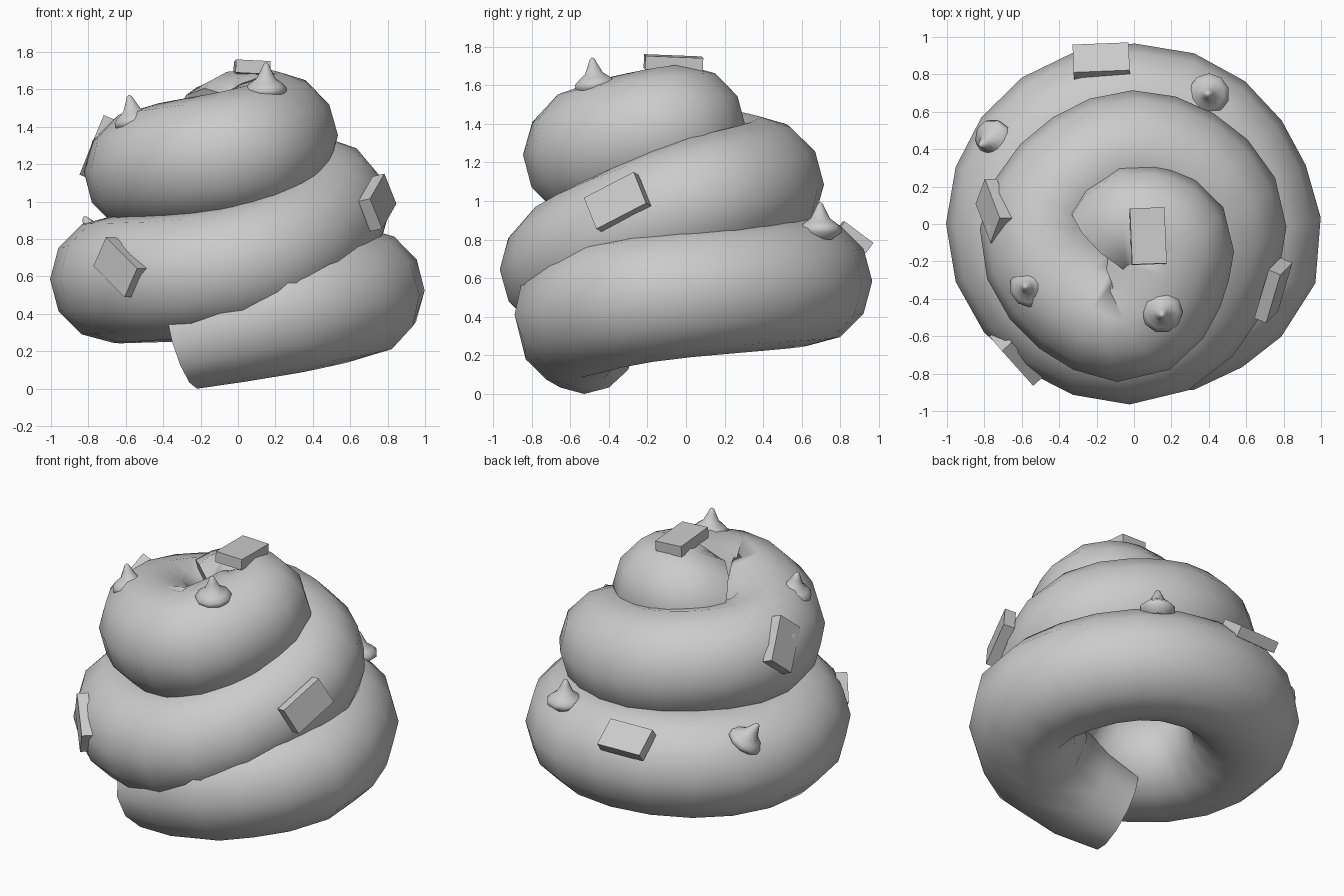
import bpy, bmesh, math
from mathutils import Vector, Matrix

if "Cube" in bpy.data.objects:
    bpy.data.objects.remove(bpy.data.objects["Cube"])


def make_object(name, bm, smooth):
    bmesh.ops.recalc_face_normals(bm, faces=bm.faces)
    for f in bm.faces:
        f.smooth = smooth and len(f.verts) <= 4
    mesh = bpy.data.meshes.new(name)
    bm.to_mesh(mesh)
    bm.free()
    ob = bpy.data.objects.new(name, mesh)
    bpy.context.collection.objects.link(ob)
    return ob


def bridge(bm, rings):
    for a, b in zip(rings, rings[1:]):
        n = len(a)
        for i in range(n):
            bm.faces.new((a[i], a[(i + 1) % n], b[(i + 1) % n], b[i]))


# Swirl path keys, about a quarter turn apart: x, y, z, tube radius
KEYS = [(-.29, -.51, .255, .26), (.25, -.56, .415, .335), (.665, 0, .53, .335),
        (0, .63, .59, .335), (-.665, 0, .59, .34), (-.03, -.63, .65, .335),
        (.48, -.02, .97, .335), (0, .37, 1.09, .345), (-.49, -.05, 1.165, .335),
        (-.07, -.5, 1.245, .345), (.2, -.13, 1.36, .335), (.0, -.0, 1.385, .32),
        (-.11, -.08, 1.34, .29)]
# Curvature of the path at each key (rounder where larger)
PULL = [1, 1, 1.6, 1.8, 1.65, 1.65, 1.25, 1.2, 1.5, 1.5, 1.2, 1, 1]


def swirl_path(steps=5):
    keys = [Vector(k) for k in KEYS]
    last = len(keys) - 1
    tang = []
    for i, s in enumerate(PULL):
        d = (keys[min(i + 1, last)] - keys[max(i - 1, 0)]) * .5
        tang.append(Vector((d.x * s, d.y * s, d.z, d.w)))
    pts = []
    for i in range(last):
        n = steps if 1 < i < last - 1 else (4 if i == 1 else 2)
        for j in range(n):
            t = j / n
            pts.append(keys[i] * (2*t**3 - 3*t*t + 1) + tang[i] * (t**3 - 2*t*t + t)
                       + keys[i + 1] * (3*t*t - 2*t**3) + tang[i + 1] * (t**3 - t*t))
    return pts + [keys[-1]]


# Coiled body: a 12-sided tube swept along the path
def build_swirl(sides=12):
    bm = bmesh.new()
    pts = swirl_path()
    rings = []
    for i, p in enumerate(pts):
        t = (pts[min(i + 1, len(pts) - 1)] - pts[max(i - 1, 0)]).to_3d().normalized()
        side = t.cross(Vector((0, 0, 1))).normalized()
        up = side.cross(t)
        ring = []
        for k in range(sides):
            a = math.tau * k / sides
            ring.append(bm.verts.new(p.to_3d() + (side * math.cos(a) + up * math.sin(a)) * p.w))
        rings.append(ring)
    bridge(bm, rings)
    bm.faces.new(rings[0])
    bm.faces.new(rings[-1])
    # rest exactly on the ground
    low = min(v.co.z for v in bm.verts)
    bmesh.ops.translate(bm, verts=bm.verts, vec=(0, 0, -low))
    make_object("swirl_body", bm, True)


# Pointed drop: lathed profile turned to face along an axis
def build_drop(name, base, axis, sides=10):
    profile = [(.06, -.05), (.11, -.015), (.11, .012), (.085, .035),
               (.05, .06), (.03, .1), (.014, .135)]
    bm = bmesh.new()
    rings = [[bm.verts.new((r * math.cos(math.tau * k / sides),
                            r * math.sin(math.tau * k / sides), z))
              for k in range(sides)] for r, z in profile]
    bridge(bm, rings)
    tip = bm.verts.new((0, 0, .145))
    for k in range(sides):
        bm.faces.new((rings[-1][k], rings[-1][(k + 1) % sides], tip))
    bm.faces.new(rings[0])
    ob = make_object(name, bm, True)
    ob.matrix_world = (Matrix.Translation(base)
                       @ Vector(axis).to_track_quat('Z', 'Y').to_matrix().to_4x4())


# Flat block: long axis and outward normal set its orientation
def build_block(name, centre, long_axis, normal):
    bm = bmesh.new()
    bmesh.ops.create_cube(bm, size=1)
    bmesh.ops.scale(bm, vec=(.3, .185, .07), verts=bm.verts)
    x = Vector(long_axis).normalized()
    z = Vector(normal)
    z = (z - x * z.dot(x)).normalized()
    rot = Matrix((x, z.cross(x), z)).transposed().to_4x4()
    make_object(name, bm, False).matrix_world = Matrix.Translation(centre) @ rot


build_swirl()

drops = [((.4, .695, .85), (-.03, 0, 1)),
         ((-.75, .45, .80), (-.5, -.2, .8)),
         ((-.555, -.335, 1.43), (-.2, 0, 1)),
         ((.15, -.47, 1.60), (0, -.12, 1))]
for i, d in enumerate(drops):
    build_drop(f"drop_topping_{i + 1}", *d)

blocks = [((.075, -.065, 1.715), (.04, -1, .04), (.05, 0, 1)),
          ((-.175, .87, .81), (1, .04, 0), (0, .58, .78)),
          ((-.75, .07, 1.29), (.08, -.21, .2), (-.87, -.05, .42)),
          ((.745, -.355, .995), (.08, .27, .14), (.85, -.35, .2)),
          ((-.63, -.71, .65), (.17, -.19, -.17), (-.75, -.65, 0))]
for i, b in enumerate(blocks):
    build_block(f"block_topping_{i + 1}", *b)
